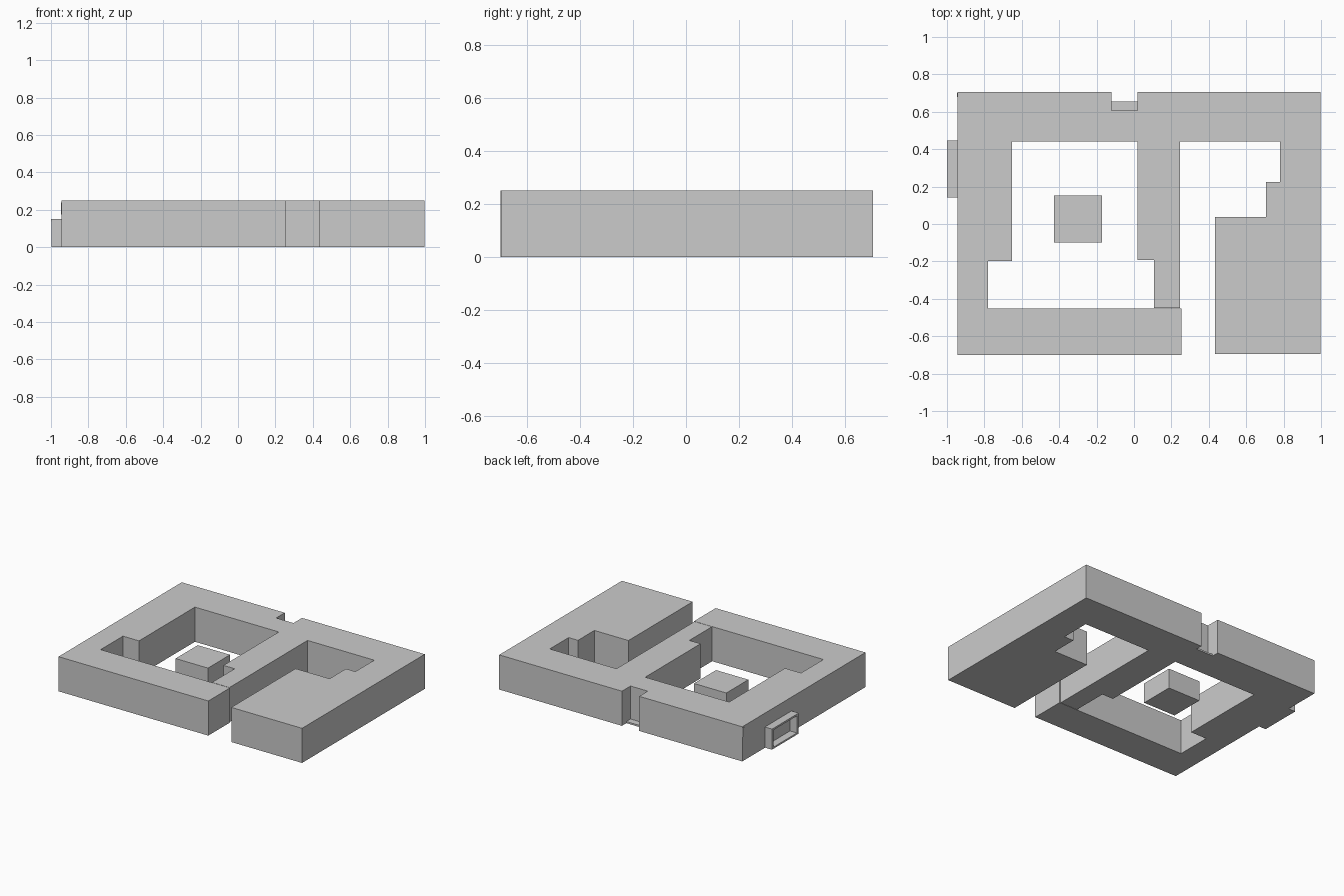
import bpy, bmesh

if "Cube" in bpy.data.objects:
    bpy.data.objects.remove(bpy.data.objects["Cube"])


def make_object(name, bm):
    bmesh.ops.recalc_face_normals(bm, faces=bm.faces)
    mesh = bpy.data.meshes.new(name)
    bm.to_mesh(mesh)
    bm.free()
    obj = bpy.data.objects.new(name, mesh)
    bpy.context.collection.objects.link(obj)
    return obj


def prism(name, outline, z0, z1):
    """Extrude a flat plan outline between two heights."""
    bm = bmesh.new()
    face = bm.faces.new([bm.verts.new((x, y, z0)) for x, y in outline])
    result = bmesh.ops.extrude_face_region(bm, geom=[face], use_keep_orig=True)
    top = [v for v in result["geom"] if isinstance(v, bmesh.types.BMVert)]
    bmesh.ops.translate(bm, verts=top, vec=(0, 0, z1 - z0))
    return make_object(name, bm)


def box(name, x, y, z):
    plan = [(x[0], y[0]), (x[1], y[0]), (x[1], y[1]), (x[0], y[1])]
    return prism(name, plan, *z)


HEIGHT = 0.25

# C-shaped wing: back left, left side and front left
prism("left_wing", [
    (-0.943, -0.70), (0.253, -0.70), (0.253, -0.453), (-0.78, -0.453),
    (-0.78, -0.198), (-0.652, -0.198), (-0.652, 0.44), (0.018, 0.44),
    (0.018, 0.607), (-0.12, 0.607), (-0.12, 0.705), (-0.943, 0.705),
], 0, HEIGHT)

# Hooked wing: middle bar, back right and right block
prism("right_wing", [
    (0.018, -0.192), (0.108, -0.192), (0.108, -0.45), (0.247, -0.45),
    (0.247, 0.44), (0.78, 0.44), (0.78, 0.225), (0.705, 0.225),
    (0.705, 0.038), (0.433, 0.038), (0.433, -0.695), (0.998, -0.695),
    (0.998, 0.705), (0.018, 0.705),
], 0, HEIGHT)

# Free-standing block in the left courtyard
box("courtyard_block", (-0.428, -0.17), (-0.10, 0.152), (0, 0.145))

# Low step in the back entrance recess
box("entrance_step", (-0.12, 0.018), (0.607, 0.655), (0, 0.012))

# Hollow porch frame on the left wall
PX = (-0.998, -0.943)
box("porch_floor", PX, (0.145, 0.445), (0, 0.012))
box("porch_roof", (-1.0, -0.943), (0.143, 0.447), (0.137, 0.15))
for side, y in (("front", 0.145), ("back", 0.43)):
    box("porch_jamb_" + side, PX, (y, y + 0.015), (0.012, 0.137))

# Small plate near the back left corner
box("wall_plate", (-0.946, -0.943), (0.68, 0.70), (0.175, 0.24))
